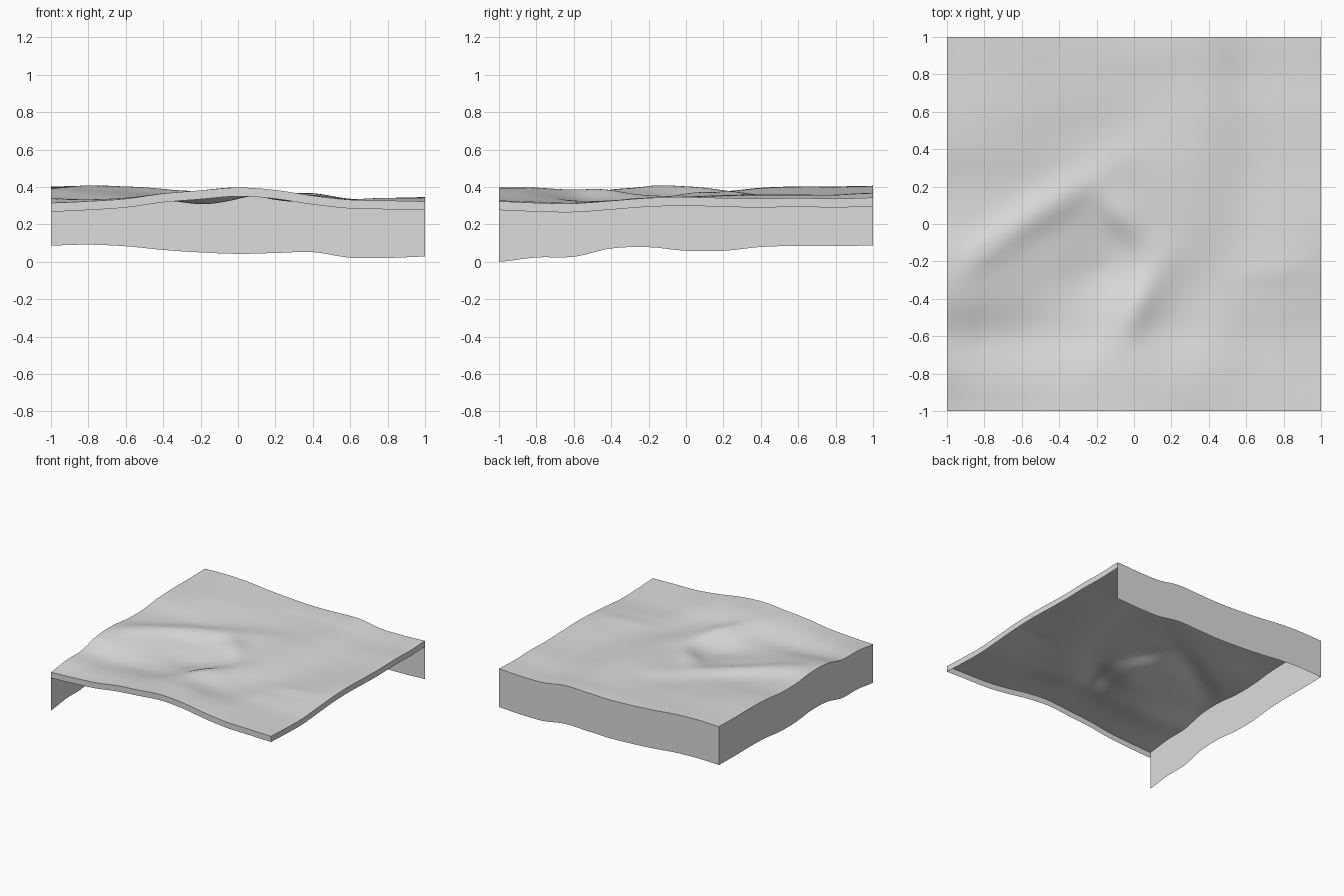
import bpy
import bmesh
import math

if "Cube" in bpy.data.objects:
    bpy.data.objects.remove(bpy.data.objects["Cube"])

STEPS = 96
TALL, SHORT = 0.315, 0.047

# Border height profiles in thousandths, sampled every 0.2 units
FRONT = (315, 324, 338, 366, 383, 399, 386, 356, 335, 331, 327)
BACK = (402, 407, 399, 380, 367, 360, 365, 370, 341, 340, 348)
LEFT_EDGE = (315, 338, 342, 386, 393, 374, 374, 394, 400, 399, 402)
RIGHT_EDGE = (323, 315, 312, 326, 341, 346, 341, 337, 341, 337, 343)

# Relief features: x, y, long radius, short radius, turn, height, steepness
FEATURES = (
    (-.18, -.25, .44, .30, 33, -.098, 1.7),  # hollow
    (-.57, .02, .5, .10, 33, .034, 2),       # ridge above the hollow
    (-.06, .04, .20, .09, -50, .03, 2),      # rim at the end of the hollow
    (.0, -.45, .26, .10, 62, .036, 2),       # crest below the hollow
    (.0, -.74, .16, .2, 0, .012, 2),         # spur to the front border
    (.30, -.40, .36, .20, 62, -.045, 2),     # valley beside the crest
    (-.75, -.55, .35, .25, 33, -.012, 2),    # mouth of the hollow
    (-.1, .5, .5, .25, 20, -.026, 2),        # trough behind the ridge
    (.6, .1, .3, .5, 0, -.012, 2),           # slack slope
    (.75, -.25, .25, .07, 10, .006, 2),      # small mound
)


def profile(values, t):
    """Smooth curve through the samples, t from -1 to 1."""
    u = (t + 1) / 2 * (len(values) - 1)
    i = min(int(u), len(values) - 2)
    f = u - i
    a, b, c, d = (values[min(max(k, 0), len(values) - 1)] for k in range(i - 1, i + 3))
    return (b + f / 2 * (c - a + f * (2*a - 5*b + 4*c - d + f * (3*(b - c) + d - a)))) / 1000


def relief(x, y):
    total = 0
    for cx, cy, long, short, turn, height, steep in FEATURES:
        ca, sa = math.cos(math.radians(turn)), math.sin(math.radians(turn))
        u = ((x - cx) * ca + (y - cy) * sa) / long
        v = ((y - cy) * ca - (x - cx) * sa) / short
        total += height * math.exp(-math.hypot(u, v) ** steep)
    fade = min(1, 3 * (1 - x * x)) * min(1, 3 * (1 - y * y))
    return total * fade


def ground(x, y):
    """Blend the four borders, then add the relief."""
    s, t = (x + 1) / 2, (y + 1) / 2
    across = (1 - s) * profile(LEFT_EDGE, y) + s * profile(RIGHT_EDGE, y)
    along = (1 - t) * profile(FRONT, x) + t * profile(BACK, x)
    corners = ((1 - t) * ((1 - s) * FRONT[0] + s * FRONT[-1])
               + t * ((1 - s) * BACK[0] + s * BACK[-1])) / 1000
    return min(across + along - corners + relief(x, y), 0.407)


def finish(name, bm, smooth):
    mesh = bpy.data.meshes.new(name)
    bm.to_mesh(mesh)
    bm.free()
    mesh.materials.append(stone)
    for face in mesh.polygons:
        face.use_smooth = smooth
    bpy.context.collection.objects.link(bpy.data.objects.new(name, mesh))


def skirt(name, place, depth):
    """Sheet hanging from one border of the ground."""
    bm = bmesh.new()
    pairs = []
    for i in range(STEPS + 1):
        x, y = place(2 * i / STEPS - 1)
        z = ground(x, y)
        pairs.append((bm.verts.new((x, y, z)), bm.verts.new((x, y, z - depth))))
    for (a, b), (c, d) in zip(pairs, pairs[1:]):
        bm.faces.new((a, b, d, c))
    finish(name, bm, False)


# Plain grey material
stone = bpy.data.materials.new("light_grey")
stone.use_nodes = True
grey = (0.72, 0.72, 0.72, 1)
stone.diffuse_color = grey
stone.node_tree.nodes["Principled BSDF"].inputs["Base Color"].default_value = grey

# Rolling ground sheet
bm = bmesh.new()
bmesh.ops.create_grid(bm, x_segments=STEPS, y_segments=STEPS, size=1)
for v in bm.verts:
    v.co.z = ground(v.co.x, v.co.y)
finish("ground_surface", bm, True)

# Border skirts: two shallow, two deep, each facing outward
skirt("front_skirt", lambda t: (t, -1), SHORT)
skirt("left_skirt", lambda t: (1, t), SHORT)
skirt("back_skirt", lambda t: (-t, 1), TALL)
skirt("right_skirt", lambda t: (-1, -t), TALL)
